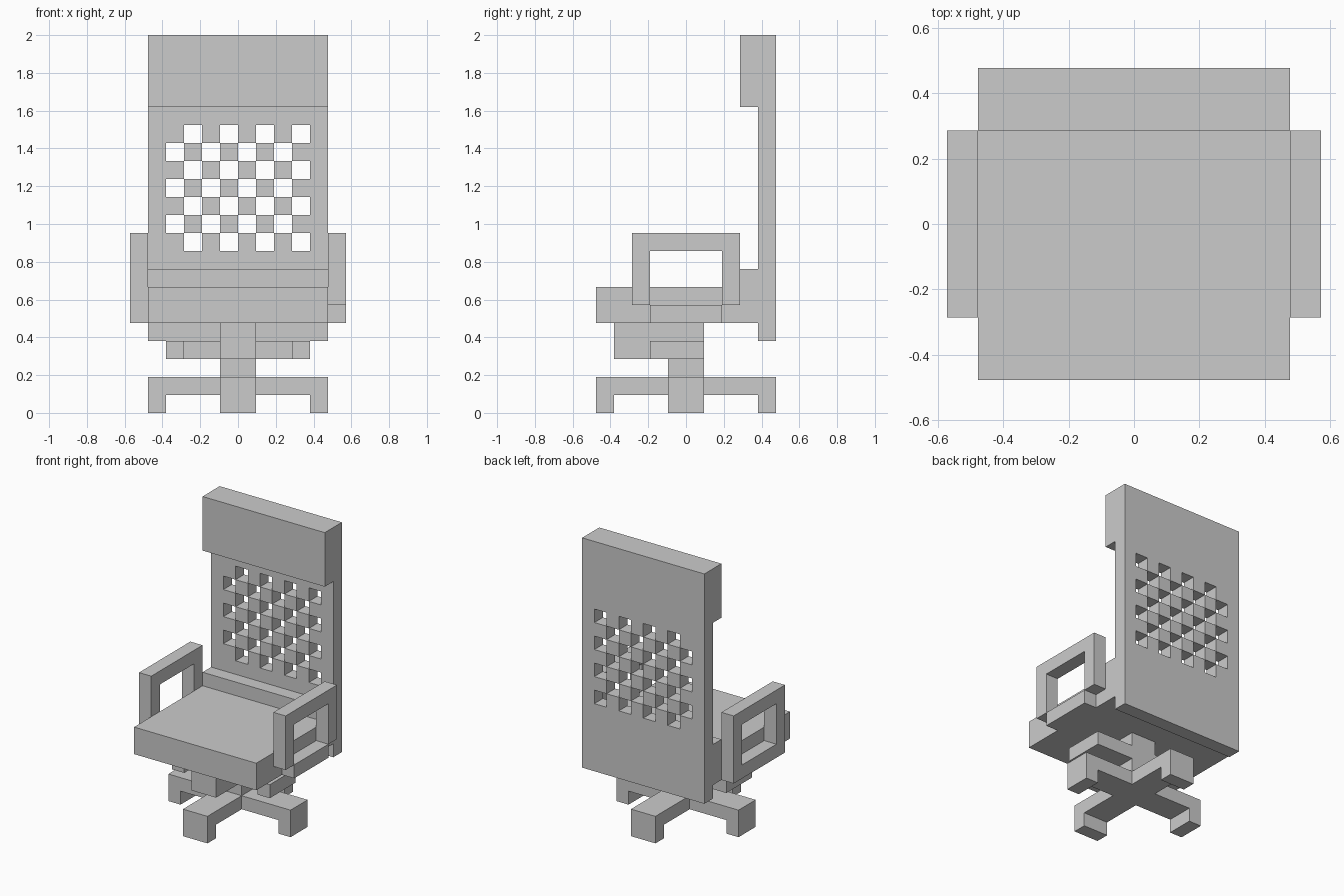
import bpy, bmesh, math
from mathutils import Matrix

if "Cube" in bpy.data.objects:
    bpy.data.objects.remove(bpy.data.objects["Cube"])

U = 2 / 21  # the chair sits on a regular block grid, 21 units tall

grey = bpy.data.materials.new("light grey")
grey.diffuse_color = (0.6, 0.6, 0.6, 1)
grey.use_nodes = True
grey.node_tree.nodes["Principled BSDF"].inputs["Base Color"].default_value = grey.diffuse_color


def finish(name, bm):
    me = bpy.data.meshes.new(name)
    bm.to_mesh(me)
    bm.free()
    me.materials.append(grey)
    ob = bpy.data.objects.new(name, me)
    bpy.context.collection.objects.link(ob)
    return ob


def box(name, x, y, z):
    """Box from (min, max) ranges given in grid units."""
    bm = bmesh.new()
    bmesh.ops.create_cube(bm, size=1)
    for v in bm.verts:
        v.co = [U * (r[0] if c < 0 else r[1]) for c, r in zip(v.co, (x, y, z))]
    return finish(name, bm)


def prism(name, profile, half_width, angle):
    """Profile in x/z, extruded along y, then turned about z."""
    bm = bmesh.new()
    face = bm.faces.new([bm.verts.new((px * U, -half_width * U, pz * U)) for px, pz in profile])
    ext = bmesh.ops.extrude_face_region(bm, geom=[face], use_keep_orig=True)
    verts = [g for g in ext["geom"] if isinstance(g, bmesh.types.BMVert)]
    bmesh.ops.translate(bm, verts=verts, vec=(0, 2 * half_width * U, 0))
    bmesh.ops.recalc_face_normals(bm, faces=bm.faces)
    bmesh.ops.rotate(bm, verts=bm.verts, matrix=Matrix.Rotation(angle, 3, 'Z'))
    return finish(name, bm)


# Base: hub and four L-shaped legs
box("base_hub", (-1, 1), (-1, 1), (1, 2))
leg = [(1, 1), (4, 1), (4, 0), (5, 0), (5, 2), (1, 2)]
for i, side in enumerate(("right", "back", "left", "front")):
    prism("base_leg_" + side, leg, 1, i * math.pi / 2)

# Column and tilt mechanism under the seat
box("column", (-1, 1), (-1, 1), (2, 3))
box("tilt_block", (-1, 1), (-4, 1), (3, 5))
for s, side in ((1, "right"), (-1, "left")):
    box("lever_bar_" + side, sorted((s, 3 * s)), (-1, 1), (3, 4))
    box("lever_" + side, sorted((3 * s, 4 * s)), (-2, 1), (3, 4))

# Seat, lumbar pad and headrest
box("seat", (-5, 5), (-5, 4), (5, 7))
box("lumbar_pad", (-5, 5), (3, 4), (7, 8))
box("headrest", (-5, 5), (3, 4), (17, 21))

# Backrest: flat grid with a checkerboard of openings, thickened
xs = list(range(-5, 6))
zs = [4] + list(range(9, 17)) + [21]
bm = bmesh.new()
vert = {(x, z): bm.verts.new((x * U, 4 * U, z * U)) for x in xs for z in zs}
for x0, x1 in zip(xs, xs[1:]):
    for z0, z1 in zip(zs, zs[1:]):
        lattice = -4 <= x0 < 4 and 9 <= z0 < 16
        if lattice and (x0 + z0) % 2 == 0:
            continue
        bm.faces.new([vert[x0, z0], vert[x1, z0], vert[x1, z1], vert[x0, z1]])
back = finish("backrest", bm)
solid = back.modifiers.new("thickness", 'SOLIDIFY')
solid.thickness = U
solid.offset = -1

# Armrests: the right posts stop above the lower rail, the left ones reach its base
for s, side, post_bottom in ((1, "right", 6), (-1, "left", 5)):
    x = sorted((5 * s, 6 * s))
    box("arm_lower_rail_" + side, x, (-2, 2), (5, 6))
    box("arm_front_post_" + side, x, (-3, -2), (post_bottom, 9))
    box("arm_back_post_" + side, x, (2, 3), (post_bottom, 9))
    box("arm_top_" + side, x, (-3, 3), (9, 10))
